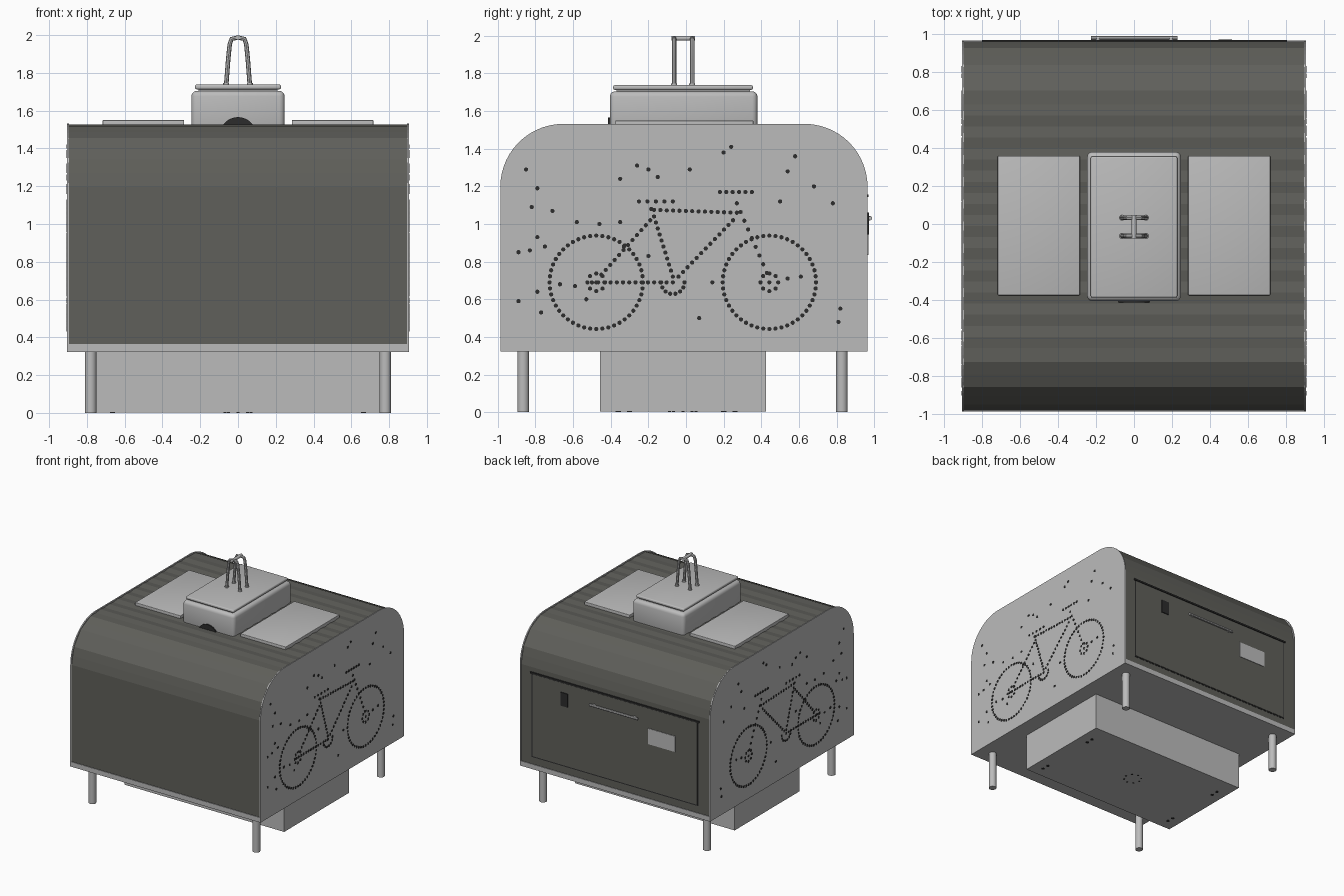
import bpy, bmesh
from math import sin, cos, pi, hypot
from mathutils import Matrix, Vector

cube = bpy.data.objects.get("Cube")
if cube:
    bpy.data.objects.remove(cube, do_unlink=True)


def material(name, *rgb):
    m = bpy.data.materials.new(name)
    m.use_nodes = True
    color = (*rgb, 1)
    m.diffuse_color = color
    node = next(n for n in m.node_tree.nodes if n.type == 'BSDF_PRINCIPLED')
    node.inputs["Base Color"].default_value = color
    return m


light = material("light_grey", 0.5, 0.5, 0.5)
dark = material("dark_olive_grey", 0.115, 0.115, 0.103)
black = material("near_black", 0.025, 0.025, 0.025)


def finish(name, bm, mat, smooth=False):
    bmesh.ops.recalc_face_normals(bm, faces=bm.faces)
    mesh = bpy.data.meshes.new(name)
    bm.to_mesh(mesh)
    bm.free()
    mesh.materials.append(mat)
    ob = bpy.data.objects.new(name, mesh)
    bpy.context.collection.objects.link(ob)
    if smooth:
        smooth_sharp(ob)
    return ob


def smooth_sharp(ob):
    bpy.ops.object.select_all(action='DESELECT')
    ob.select_set(True)
    bpy.context.view_layer.objects.active = ob
    bpy.ops.object.shade_smooth_by_angle(angle=0.6)


def box(name, x, y, z, mat, bevel=0):
    """Box from (min, max) ranges, with optional rounded edges."""
    bm = bmesh.new()
    bmesh.ops.create_cube(bm, size=1)
    for v in bm.verts:
        for i, (lo, hi) in enumerate((x, y, z)):
            v.co[i] = hi if v.co[i] > 0 else lo
    if bevel:
        bmesh.ops.bevel(bm, geom=bm.edges[:], offset=bevel, segments=3,
                        profile=0.5, affect='EDGES')
    return finish(name, bm, mat, bool(bevel))


def add_cylinder(bm, center, axis, radius, depth, sides):
    turn = Vector((0, 0, 1)).rotation_difference(Vector(axis)).to_matrix()
    bmesh.ops.create_cone(bm, cap_ends=True, segments=sides, radius1=radius,
                          radius2=radius, depth=depth,
                          matrix=Matrix.Translation(center) @ turn.to_4x4())


def cylinder(name, center, axis, radius, depth, mat, sides=24):
    bm = bmesh.new()
    add_cylinder(bm, center, axis, radius, depth, sides)
    return finish(name, bm, mat, True)


def prism(name, profile, x0, x1, mat):
    """Extrude a (y, z) outline along x."""
    bm = bmesh.new()
    face = bm.faces.new([bm.verts.new((x0, y, z)) for y, z in profile])
    new = bmesh.ops.extrude_face_region(bm, geom=[face])["geom"]
    bmesh.ops.translate(bm, vec=(x1 - x0, 0, 0),
                        verts=[v for v in new if isinstance(v, bmesh.types.BMVert)])
    return finish(name, bm, mat)


def tube(name, points, radius, mat):
    cu = bpy.data.curves.new(name, 'CURVE')
    cu.dimensions = '3D'
    cu.bevel_depth = radius
    cu.bevel_resolution = 2
    cu.use_fill_caps = True
    sp = cu.splines.new('POLY')
    sp.points.add(len(points) - 1)
    for p, co in zip(sp.points, points):
        p.co = (*co, 1)
    cu.materials.append(mat)
    ob = bpy.data.objects.new(name, cu)
    bpy.context.collection.objects.link(ob)
    bpy.ops.object.select_all(action='DESELECT')
    ob.select_set(True)
    bpy.context.view_layer.objects.active = ob
    bpy.ops.object.convert(target='MESH')
    smooth_sharp(ob)


FRONT, BACK, FLOOR, TOP, ROUND = -0.987, 0.965, 0.365, 1.532, 0.335


def arch_outline(inset, arc_steps, flat_steps, ripple):
    """Arched side outline; ripple pushes every second point inward."""
    r = ROUND - inset
    f, b, zc = FRONT + ROUND, BACK - ROUND, TOP - ROUND
    path = []
    for i in range(arc_steps + 1):
        a = pi / 2 * i / arc_steps
        path.append((f, a))
    for i in range(1, flat_steps):
        path.append((f + (b - f) * i / flat_steps, pi / 2))
    for i in range(arc_steps + 1):
        a = pi / 2 + pi / 2 * i / arc_steps
        path.append((b, a))
    pts = [(FRONT + inset, FLOOR)]
    last = len(path) - 1
    for i, (c, a) in enumerate(path):
        rr = r - (ripple if i % 2 and i != last else 0)
        pts.append((c - cos(a) * rr, zc + sin(a) * rr))
    return pts + [(BACK - inset, FLOOR)]


# Slatted shell, side walls and floor
prism("slatted_shell", arch_outline(0.005, 7, 22, 0.007), -0.896, 0.896, dark)
for side, s in (("left", 1), ("right", -1)):
    prism(side + "_side_wall", arch_outline(0, 14, 1, 0), s * 0.895, s * 0.905, light)
box("floor_plate", (-0.905, 0.905), (FRONT, BACK), (0.323, FLOOR), light)

# Legs and the lower tank
for x in (-0.78, 0.78):
    for y in (-0.865, 0.828):
        cylinder("leg", (x, y, 0.163), (0, 0, 1), 0.031, 0.326, light)
box("lower_tank", (-0.76, 0.76), (-0.458, 0.424), (0.003, 0.33), light)
bm = bmesh.new()
for x in (-0.665, 0.665):
    for y in (-0.36, -0.3, 0.2, 0.26):
        add_cylinder(bm, (x, y, 0.003), (0, 0, 1), 0.014, 0.006, 10)
for i in range(8):
    a = i * pi / 4
    add_cylinder(bm, (0.07 * cos(a), 0.07 * sin(a) - 0.017, 0.003), (0, 0, 1), 0.008, 0.006, 8)
finish("tank_drain_holes", bm, black)

# Roof panels and roof hatch
for s in (-1, 1):
    box("roof_panel", sorted((s * 0.285, s * 0.717)), (-0.375, 0.358), (1.51, 1.55), light, 0.004)
box("hatch_body", (-0.247, 0.247), (-0.405, 0.38), (1.49, 1.705), light, 0.028)
box("hatch_neck", (-0.21, 0.21), (-0.37, 0.34), (1.69, 1.72), light)
box("hatch_lid", (-0.228, 0.228), (-0.387, 0.355), (1.713, 1.738), light, 0.009)
cylinder("hatch_vent", (0, -0.408, 1.47), (0, 1, 0), 0.096, 0.012, black, 32)

# Lifting loop on the lid
for y in (-0.063, 0.033):
    half = [(0.063, 1.73), (0.052, 1.87), (0.044, 1.95), (0.034, 1.98)]
    points = [(-x, y, z) for x, z in half] + [(0, y, 1.987)]
    points += [(x, y, z) for x, z in reversed(half)]
    tube("loop_arch", points, 0.012, light)
    for x in (-0.063, 0.063):
        cylinder("loop_foot", (x, y, 1.741), (0, 0, 1), 0.016, 0.012, light, 16)
cylinder("loop_crossbar", (0, -0.015, 1.987), (0, 1, 0), 0.013, 0.125, light, 16)

# Back door with seam, drip strip, handle, lock and sign
box("door_seam", (-0.792, 0.797), (0.95, 0.962), (0.425, 1.152), black)
box("back_door", (-0.782, 0.787), (0.95, 0.965), (0.435, 1.14), dark)
box("door_drip_strip", (-0.8, 0.805), (0.95, 0.969), (1.143, 1.157), black)
tube("door_handle", [(-0.225, 0.979, 1.03), (0.23, 0.979, 1.03)], 0.011, light)
for x in (-0.19, 0.195):
    cylinder("handle_mount", (x, 0.97, 1.03), (0, 1, 0), 0.012, 0.02, light, 12)
box("door_lock", (0.445, 0.515), (0.96, 0.972), (0.945, 1.06), black)
box("door_sign", (-0.575, -0.315), (0.96, 0.969), (0.835, 0.97), light)


# Dotted bicycle picture on both side walls
def ring(y, z, r, n, a0=0.0, sweep=2 * pi):
    return [(y + r * cos(a0 + sweep * i / n), z + r * sin(a0 + sweep * i / n)) for i in range(n)]


def line(y0, z0, y1, z1, step=0.034):
    n = max(1, round(hypot(y1 - y0, z1 - z0) / step))
    return [(y0 + (y1 - y0) * i / n, z0 + (z1 - z0) * i / n) for i in range(n + 1)]


dots = []
for hub in (-0.477, 0.443):
    dots += ring(hub, 0.69, 0.248, 48) + ring(hub, 0.69, 0.047, 8) + [(hub, 0.69)]
dots += ring(-0.07, 0.69, 0.062, 8, pi, pi * 8 / 7)  # crank
dots += line(-0.5, 0.69, -0.07, 0.69)        # chain stay
dots += line(-0.17, 1.04, -0.07, 0.72)       # seat tube
dots += line(-0.17, 1.075, 0.27, 1.06)       # top tube
dots += line(0.25, 1.02, -0.04, 0.72)        # down tube
dots += line(-0.19, 1.02, -0.45, 0.73)       # seat stay
dots += line(0.27, 1.11, 0.43, 0.74, 0.05)   # fork
dots += line(0.18, 1.17, 0.35, 1.17)         # handlebar
dots += line(-0.25, 1.12, -0.07, 1.12, 0.045) + [(-0.185, 1.08)]  # saddle

# Scattered dots around it, in hundredths
scatter = [(-85, 129), (-79, 119), (-82, 109), (-71, 107), (-89, 85), (-83, 86), (-79, 93),
           (-75, 88), (-89, 59), (-79, 64), (-77, 53), (-67, 68), (-59, 67), (-53, 60),
           (-58, 101), (-46, 100), (-35, 101), (-33, 88), (-35, 124), (-26, 131), (-20, 129),
           (-15, 125), (-20, 83), (2, 129), (20, 138), (24, 141), (58, 136), (54, 128),
           (68, 120), (78, 111), (50, 112), (54, 71), (61, 72), (82, 55), (81, 48), (7, 50),
           (14, 69)]
dots += [(y / 100, z / 100) for y, z in scatter]
for side, s in (("left", 1), ("right", -1)):
    bm = bmesh.new()
    for y, z in dots:
        add_cylinder(bm, (s * 0.905, y, z), (1, 0, 0), 0.0115, 0.004, 10)
    finish(side + "_bicycle_dots", bm, black)
